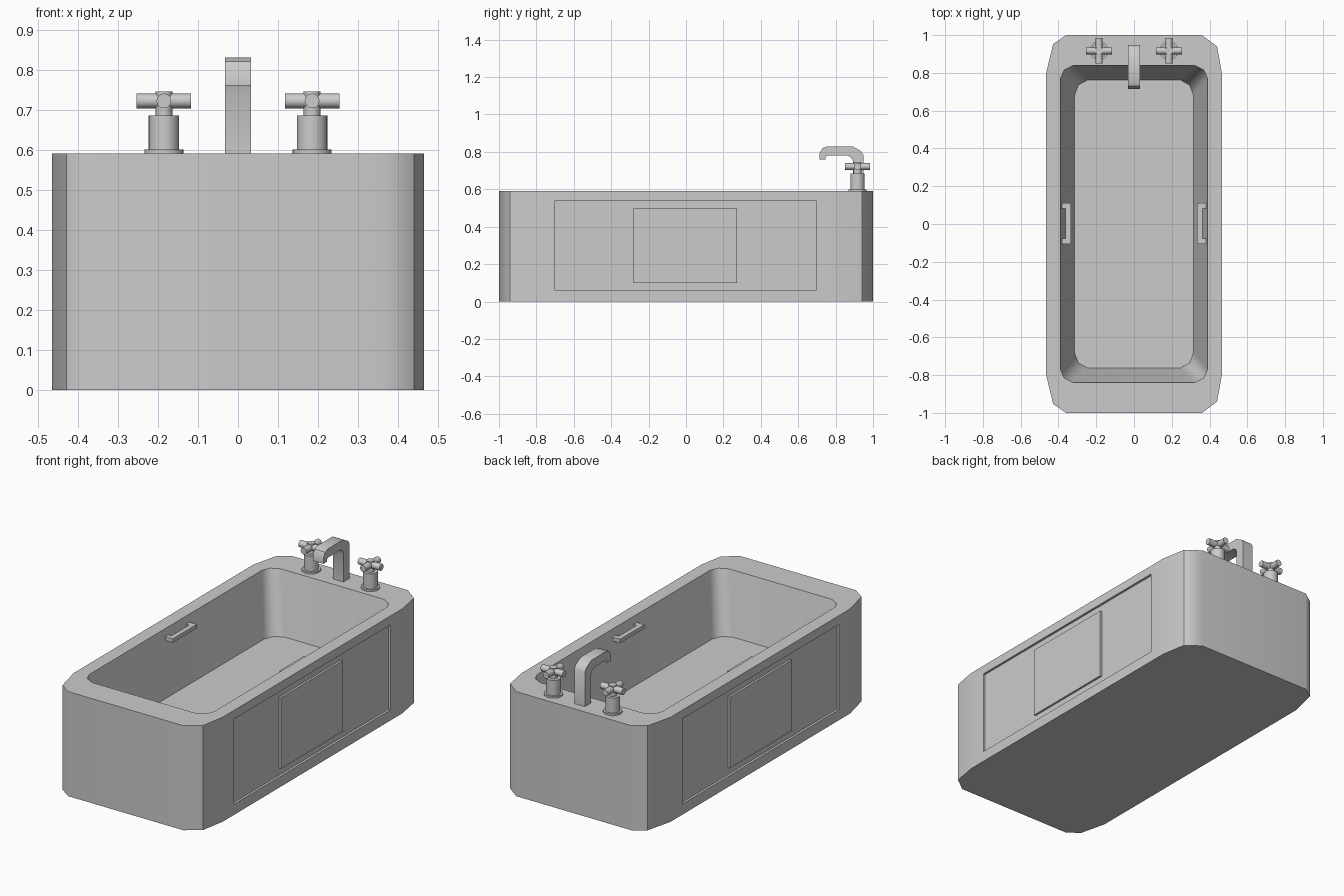
import bpy, bmesh, math
from mathutils import Matrix, Vector

if "Cube" in bpy.data.objects:
    bpy.data.objects.remove(bpy.data.objects["Cube"])


def finish(bm, name, angle=40, weighted=False):
    bmesh.ops.recalc_face_normals(bm, faces=bm.faces)
    me = bpy.data.meshes.new(name)
    bm.to_mesh(me)
    bm.free()
    ob = bpy.data.objects.new(name, me)
    bpy.context.collection.objects.link(ob)
    bpy.ops.object.select_all(action='DESELECT')
    ob.select_set(True)
    bpy.context.view_layer.objects.active = ob
    bpy.ops.object.shade_smooth_by_angle(angle=math.radians(angle))
    if weighted:
        wn = ob.modifiers.new("weighted_normal", 'WEIGHTED_NORMAL')
        wn.keep_sharp = True
    return ob


def bridge(bm, a, b):
    n = len(a)
    return [bm.faces.new((a[i], a[(i + 1) % n], b[(i + 1) % n], b[i])) for i in range(n)]


def corner_loop(end, mid_r, mid_l, side):
    """Clipped-corner outline, three points per corner, counter-clockwise."""
    pts = []
    for sx, sy in ((1, 1), (-1, 1), (-1, -1), (1, -1)):
        mid = mid_r if sx > 0 else mid_l
        c = [(sx * p[0], sy * p[1]) for p in (side, mid, end)]
        pts += c if sx * sy > 0 else c[::-1]
    return pts


def extrude_profile(name, pts, to3d, depth):
    bm = bmesh.new()
    face = bm.faces.new([bm.verts.new(to3d(*p)) for p in pts])
    res = bmesh.ops.extrude_face_region(bm, geom=[face])
    bmesh.ops.translate(bm, vec=depth,
                        verts=[v for v in res['geom'] if isinstance(v, bmesh.types.BMVert)])
    return finish(bm, name, 35)


# Tub shell: outer wall, flat rim, sloped basin
RIM, FLOOR, SIDE = 0.59, 0.255, 0.465
bm = bmesh.new()
outer = corner_loop((0.36, 1.0), (0.44, 0.94), (0.428, 0.953), (SIDE, 0.80))
lip = corner_loop((0.32, 0.84), (0.37, 0.815), (0.37, 0.815), (0.39, 0.77))
floor = corner_loop((0.245, 0.763), (0.295, 0.735), (0.295, 0.735), (0.315, 0.68))
loops = [[bm.verts.new((x, y, z)) for x, y in pts]
         for pts, z in ((outer, 0), (outer, RIM), (lip, RIM), (floor, FLOOR))]
bm.faces.new(loops[0])
bm.faces.new(loops[3])
for a, b in zip(loops, loops[1:]):
    bridge(bm, a, b)

# Side panels: recessed field with a raised centre plate on both long sides
bm.faces.ensure_lookup_table()
sides = [f for f in bm.faces if all(abs(abs(v.co.x) - SIDE) < 1e-4 for v in f.verts)
         and abs(f.calc_center_median().y) < 0.01 and len(f.verts) == 4]
for f in sides:
    ring = list(f.verts)
    s = 1 if ring[0].co.x > 0 else -1
    signs = [(v.co.y > 0, v.co.z > 0.3) for v in ring]
    bm.faces.remove(f)
    for y0, y1, z0, z1, dep in ((-0.70, 0.695, 0.06, 0.54, 0), (-0.70, 0.695, 0.06, 0.54, 0.013),
                                (-0.28, 0.272, 0.10, 0.50, 0.013), (-0.28, 0.272, 0.10, 0.50, 0.001)):
        new = [bm.verts.new((s * (SIDE - dep), y1 if py else y0, z1 if pz else z0))
               for py, pz in signs]
        bridge(bm, ring, new)
        ring = new
    bm.faces.new(ring)
finish(bm, "tub", 40, True)

# Grab handles on the inner walls
grip = [(0.395, -0.105), (0.334, -0.105), (0.334, 0.11), (0.395, 0.11),
        (0.395, 0.082), (0.362, 0.082), (0.362, -0.077), (0.395, -0.077)]
for s, side in ((-1, "left"), (1, "right")):
    extrude_profile(side + "_grab_handle", grip,
                    lambda x, y: (s * x, y, 0.53), Vector((0, 0, 0.022)))

# Spout
spout = [(0.948, RIM), (0.948, 0.785), (0.935, 0.805), (0.89, 0.83), (0.755, 0.83),
         (0.73, 0.82), (0.715, 0.795), (0.715, 0.76), (0.747, 0.76), (0.747, 0.774),
         (0.757, 0.78), (0.865, 0.78), (0.885, 0.768), (0.893, 0.75), (0.893, RIM)]
extrude_profile("spout", spout, lambda y, z: (-0.033, y, z), Vector((0.066, 0, 0)))


# Taps: flange, body, hub and cross bars
def cylinder(bm, r, length, matrix, segs):
    bmesh.ops.create_cone(bm, cap_ends=True, segments=segs, radius1=r, radius2=r,
                          depth=length, matrix=matrix)


for s, side in ((-1, "left"), (1, "right")):
    bm = bmesh.new()
    at = lambda z: Matrix.Translation((s * 0.185, 0.917, z))
    for r, z0, z1, segs in ((0.049, RIM, 0.60, 24), (0.038, 0.60, 0.685, 24),
                            (0.021, 0.685, 0.745, 12)):
        cylinder(bm, r, z1 - z0, at((z0 + z1) / 2), segs)
    for axis in ('X', 'Y'):
        cylinder(bm, 0.0185, 0.136, at(0.722) @ Matrix.Rotation(math.pi / 2, 4, axis), 12)
    finish(bm, side + "_tap", 40)
